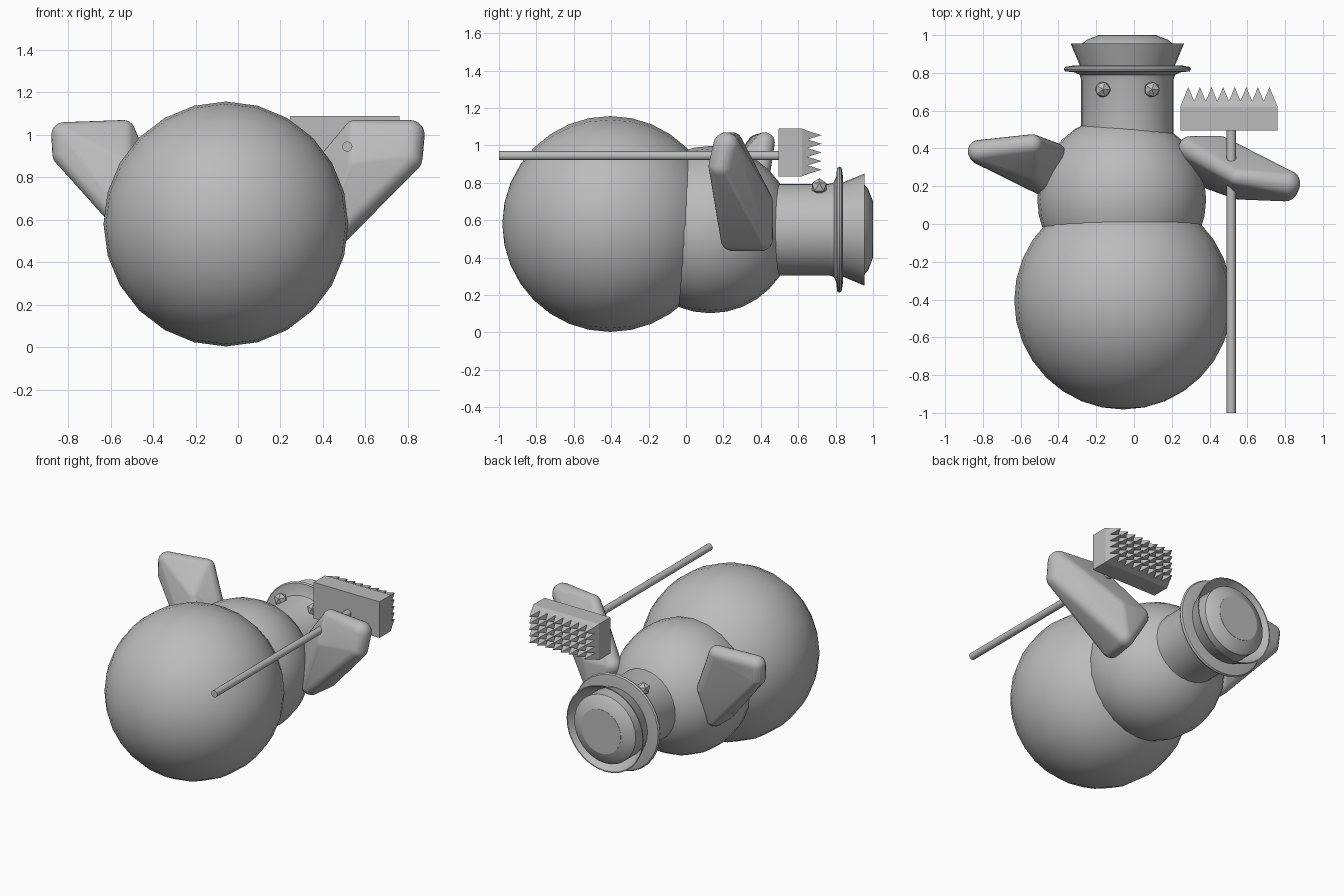
import bpy, bmesh, math
from mathutils import Matrix, Vector

if "Cube" in bpy.data.objects:
    bpy.data.objects.remove(bpy.data.objects["Cube"])

grey = bpy.data.materials.new("plain_grey")
grey.diffuse_color = (0.5, 0.5, 0.5, 1)
grey.use_nodes = True
grey.node_tree.nodes["Principled BSDF"].inputs["Base Color"].default_value = grey.diffuse_color
LIE = Matrix.Rotation(-math.pi / 2, 4, 'X')  # turns local z to +y


def finish(name, bm, smooth=None):
    bmesh.ops.recalc_face_normals(bm, faces=bm.faces[:])
    me = bpy.data.meshes.new(name)
    bm.to_mesh(me)
    bm.free()
    me.materials.append(grey)
    ob = bpy.data.objects.new(name, me)
    bpy.context.collection.objects.link(ob)
    if smooth:
        bpy.ops.object.select_all(action='DESELECT')
        ob.select_set(True)
        bpy.context.view_layer.objects.active = ob
        bpy.ops.object.shade_smooth_by_angle(angle=math.radians(smooth))
    return ob


def ball(name, centre, radius):
    bm = bmesh.new()
    bmesh.ops.create_uvsphere(bm, u_segments=24, v_segments=16, radius=radius,
                              matrix=Matrix.Translation(centre) @ LIE)
    finish(name, bm, 40)


def lathe(name, cx, cz, profile, n=32):
    """Spin (radius, y) points about an axis along y; radius 0 closes the end."""
    bm = bmesh.new()
    rings = []
    for r, y in profile:
        if r == 0:
            rings.append([bm.verts.new((cx, y, cz))] * n)
        else:
            rings.append([bm.verts.new((cx + r * math.cos(2 * math.pi * i / n), y,
                                        cz + r * math.sin(2 * math.pi * i / n)))
                          for i in range(n)])
    for a, b in zip(rings, rings[1:]):
        for i in range(n):
            j = (i + 1) % n
            quad = list(dict.fromkeys((a[i], a[j], b[j], b[i])))
            bm.faces.new(quad)
    finish(name, bm, 30)


def rounded_hull(name, knobs):
    """Skin stretched over small spheres given as (x, y, z, radius)."""
    bm = bmesh.new()
    for x, y, z, r in knobs:
        bmesh.ops.create_icosphere(bm, subdivisions=3, radius=r,
                                   matrix=Matrix.Translation((x, y, z)))
    pts = [v.co.copy() for v in bm.verts]
    bm.free()
    bm = bmesh.new()
    for p in pts:
        bm.verts.new(p)
    bmesh.ops.convex_hull(bm, input=bm.verts[:])
    bmesh.ops.delete(bm, geom=[v for v in bm.verts if not v.link_faces], context='VERTS')
    finish(name, bm, 40)


# Snowballs
ball("lower_body", (-0.057, -0.405, 0.58), 0.577)
ball("upper_body", (-0.065, 0.13, 0.55), 0.447)

# Head with flaring hat brim, funnel-shaped crown and the domed top inside it
HX, HZ = -0.035, 0.55
lathe("head_and_brim", HX, HZ, [(0, 0.42), (0.245, 0.42), (0.245, 0.765), (0.253, 0.79),
                                (0.28, 0.803), (0.33, 0.808), (0.337, 0.82),
                                (0.33, 0.832), (0.28, 0.84), (0, 0.84)])
lathe("hat_crown", HX, HZ, [(0.25, 0.835), (0.30, 0.955), (0.293, 0.955), (0.24, 0.84)])
lathe("hat_top", HX, HZ, [(0.24, 0.835), (0.24, 0.955), (0.215, 0.975),
                          (0.155, 0.998), (0.155, 1.0), (0, 1.0)])

# Eyes
for side, x in (("left", -0.165), ("right", 0.095)):
    bm = bmesh.new()
    bmesh.ops.create_icosphere(bm, subdivisions=1, radius=0.046,
                               matrix=Matrix.Translation((x, 0.712, 0.778)))
    finish(side + "_eye", bm)

# Mitten arms
rounded_hull("right_arm", [(0.81, 0.215, 1.0, 0.07), (0.80, 0.19, 0.89, 0.07),
                           (0.55, 0.25, 1.02, 0.05), (0.55, 0.19, 0.86, 0.06),
                           (0.42, 0.40, 0.50, 0.065), (0.40, 0.25, 0.50, 0.065),
                           (0.30, 0.40, 0.70, 0.065), (0.46, 0.41, 0.70, 0.055)])
rounded_hull("left_arm", [(-0.82, 0.385, 1.0, 0.06), (-0.815, 0.375, 0.91, 0.06),
                          (-0.54, 0.42, 1.015, 0.055), (-0.54, 0.29, 0.86, 0.06),
                          (-0.45, 0.20, 0.51, 0.065), (-0.45, 0.32, 0.51, 0.065),
                          (-0.42, 0.37, 0.72, 0.06)])

# Broom handle
bm = bmesh.new()
bmesh.ops.create_cone(bm, cap_ends=True, segments=16, radius1=0.024, radius2=0.024,
                      depth=1.52, matrix=Matrix.Translation((0.515, -0.24, 0.945)) @ LIE)
finish("broom_handle", bm, 40)

# Broom block
X0, X1, Z0, Z1 = 0.245, 0.76, 0.835, 1.09
bm = bmesh.new()
bmesh.ops.create_cube(bm, size=1, matrix=Matrix.Translation(((X0 + X1) / 2, 0.5575, (Z0 + Z1) / 2))
                      @ Matrix.Diagonal((X1 - X0, 0.125, Z1 - Z0, 1)))
finish("broom_block", bm)

# Bristles: a tapered pad whose end is a grid of pointed spikes
NX, NZ, INSET = 8, 5, 0.012
bm = bmesh.new()


def corner(i, k, y, inset):
    return bm.verts.new((X0 + inset + (X1 - X0 - 2 * inset) * i / NX, y,
                         Z0 + inset + (Z1 - Z0 - 2 * inset) * k / NZ))


grid = [[corner(i, k, 0.65, INSET) for k in range(NZ + 1)] for i in range(NX + 1)]
for i in range(NX):
    for k in range(NZ):
        q = [grid[i][k], grid[i + 1][k], grid[i + 1][k + 1], grid[i][k + 1]]
        mid = sum((v.co for v in q), Vector()) / 4
        tip = bm.verts.new(mid + Vector((0, 0.075, 0)))
        for a in range(4):
            bm.faces.new((q[a], q[(a + 1) % 4], tip))
rim = ([grid[i][0] for i in range(NX)] + [grid[NX][k] for k in range(NZ)]
       + [grid[i][NZ] for i in range(NX, 0, -1)] + [grid[0][k] for k in range(NZ, 0, -1)])
base = [corner(i, 0, 0.62, 0) for i in range(NX)] + [corner(NX, k, 0.62, 0) for k in range(NZ)]
base += [corner(i, NZ, 0.62, 0) for i in range(NX, 0, -1)]
base += [corner(0, k, 0.62, 0) for k in range(NZ, 0, -1)]
for a in range(len(rim)):
    b = (a + 1) % len(rim)
    bm.faces.new((base[a], base[b], rim[b], rim[a]))
finish("broom_bristles", bm)
